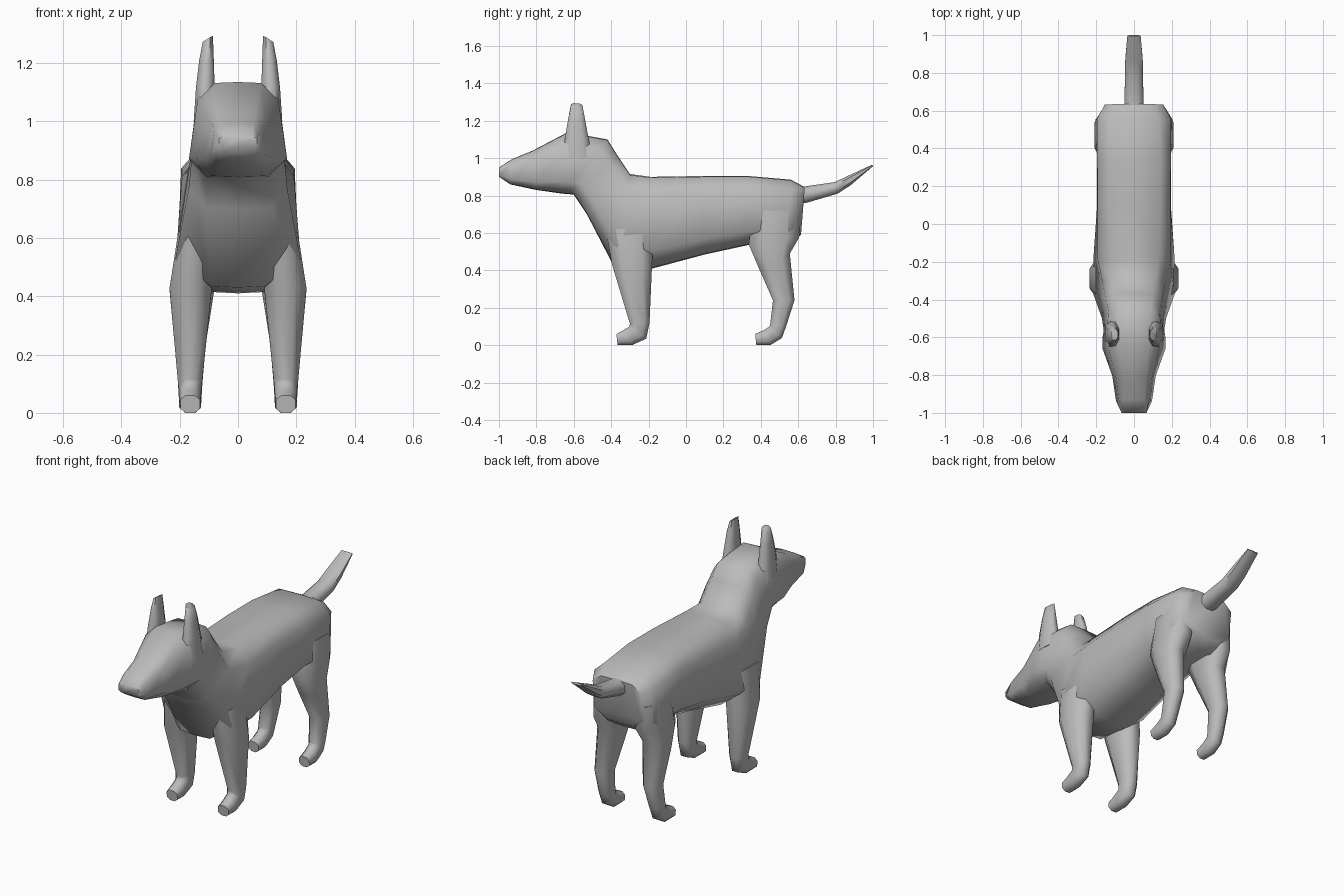
import bpy, bmesh, math

grey = bpy.data.materials.new("plain grey")
grey.diffuse_color = (0.5, 0.5, 0.5, 1)


def loft(name, rings):
    """Skin a list of closed rings and cap both ends."""
    bm = bmesh.new()
    loops = [[bm.verts.new(p) for p in r] for r in rings]
    n = len(loops[0])
    for a, b in zip(loops, loops[1:]):
        for i in range(n):
            j = (i + 1) % n
            bm.faces.new((a[i], a[j], b[j], b[i]))
    bm.faces.new(loops[0])
    bm.faces.new(loops[-1][::-1])
    bmesh.ops.recalc_face_normals(bm, faces=bm.faces)
    me = bpy.data.meshes.new(name)
    bm.to_mesh(me)
    bm.free()
    me.materials.append(grey)
    ob = bpy.data.objects.new(name, me)
    bpy.context.collection.objects.link(ob)
    bpy.ops.object.select_all(action='DESELECT')
    ob.select_set(True)
    bpy.context.view_layer.objects.active = ob
    bpy.ops.object.shade_smooth_by_angle(angle=math.radians(60))
    return ob


def trunk_ring(ty, tz, by, bz, wt, wu, wl, wb):
    """Symmetric section: top point, bottom point, four half widths."""
    half = [(0, 0), (wt, 0.01), (wu, 0.18), (wl, 0.8), (wb, 0.99), (0, 1)]
    pts = [(w, ty + (by - ty) * t, tz + (bz - tz) * t) for w, t in half]
    return pts + [(-x, y, z) for x, y, z in pts[-2:0:-1]]


OCT = [(-.45, -1), (.45, -1), (1, -.5), (1, .5), (.45, 1), (-.45, 1), (-1, .5), (-1, -.5)]


def limb_ring(side, fy, fz, by, bz, x0, x1, tilt=0):
    """Chamfered section between a front and a back point, x0 to x1."""
    return [(side * ((x0 + x1) / 2 + u * (x1 - x0) / 2),
             fy + (by - fy) * (v + 1) / 2,
             fz + (bz - fz) * (v + 1) / 2 - tilt * u) for u, v in OCT]


# body, neck and head in one skin
loft("body_and_head", [trunk_ring(*r) for r in [
    (.635, .845, .615, .59, .10, .155, .15, .08),
    (.56, .885, .55, .54, .13, .195, .205, .10),
    (.33, .905, .33, .535, .14, .195, .195, .10),
    (.10, .905, .10, .485, .14, .192, .195, .10),
    (-.19, .90, -.18, .41, .13, .192, .215, .095),
    (-.30, .915, -.39, .43, .11, .165, .215, .092),
    (-.37, 1.02, -.53, .70, .10, .15, .17, .11),
    (-.42, 1.10, -.60, .805, .09, .135, .16, .11),
    (-.53, 1.12, -.63, .808, .085, .142, .168, .10),
    (-.64, 1.135, -.66, .81, .08, .138, .168, .09),
    (-.82, 1.04, -.80, .83, .06, .095, .115, .08),
    (-.93, .995, -.94, .86, .055, .08, .095, .06),
    (-1.0, .95, -1.0, .90, .05, .066, .066, .05)]])

# tail, flattening toward the tip
loft("tail", [limb_ring(1, *r) for r in [
    (.56, .76, .56, .85, -.055, .055),
    (.64, .76, .63, .848, -.05, .05),
    (.81, .81, .795, .872, -.048, .048),
    (.88, .855, .865, .905, -.046, .046),
    (1.0, .957, .995, .965, -.035, .035)]])

FRONT_LEG = [
    (-.43, .62, -.17, .62, .08, .205),
    (-.395, .43, -.182, .42, .09, .235),
    (-.30, .115, -.195, .12, .122, .207),
    (-.303, .10, -.212, .035, .125, .203),
    (-.335, .08, -.29, 0, .127, .202),
    (-.372, .06, -.366, 0, .13, .198)]

HIND_LEG = [
    (.36, .72, .615, .72, .06, .20),
    (.335, .54, .605, .575, .06, .21),
    (.39, .41, .555, .49, .08, .208),
    (.465, .24, .58, .24, .11, .20),
    (.45, .11, .535, .10, .122, .20),
    (.447, .10, .513, .038, .125, .198),
    (.415, .08, .45, 0, .127, .198),
    (.37, .06, .376, 0, .13, .195)]

EAR = [
    (-.66, 1.0, -.50, 1.0, .07, .152),
    (-.645, 1.12, -.522, 1.11, .08, .144),
    (-.63, 1.21, -.54, 1.21, .083, .133),
    (-.615, 1.284, -.555, 1.28, .086, .121, .011)]

for side, word in ((1, "right"), (-1, "left")):
    for part, rings in (("front_leg", FRONT_LEG), ("hind_leg", HIND_LEG), ("ear", EAR)):
        loft(f"{part}_{word}", [limb_ring(side, *r) for r in rings])
